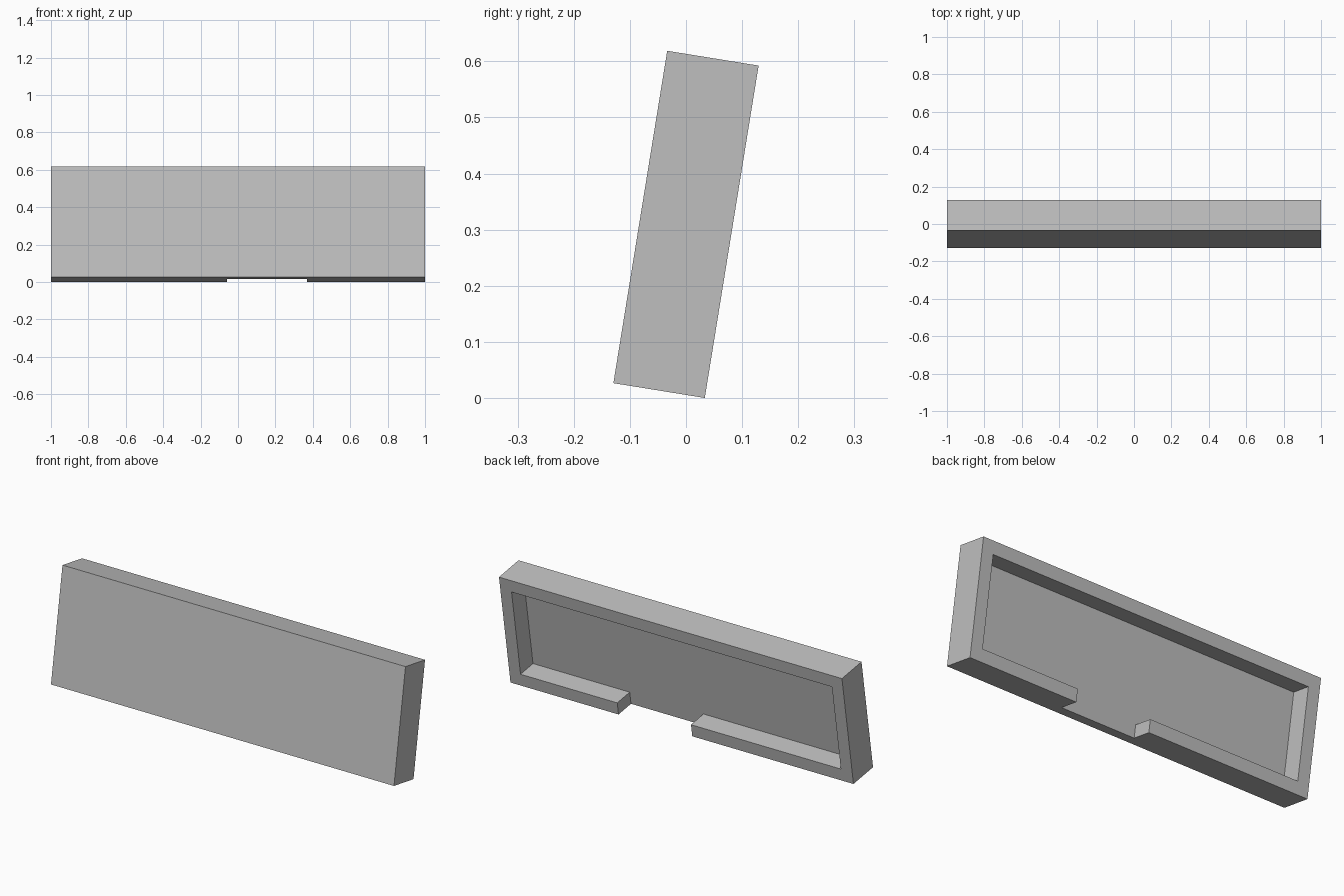
import bpy, math
from mathutils import Matrix, Vector

old = bpy.data.objects.get("Cube")
if old:
    bpy.data.objects.remove(old, do_unlink=True)

WIDTH, DEPTH, HEIGHT = 2.0, 0.165, 0.6
RIM, PANEL = 0.066, 0.06
NOTCH = (-0.06, 0.37)
TILT = math.radians(-9.2)

grey = bpy.data.materials.new("plain grey")
grey.use_nodes = True
colour = (0.52, 0.52, 0.52, 1)
grey.diffuse_color = colour
grey.node_tree.nodes["Principled BSDF"].inputs["Base Color"].default_value = colour


def box(name, low, high):
    """Axis-aligned box between two corners, origin at the world origin."""
    low, high = Vector(low), Vector(high)
    bpy.ops.mesh.primitive_cube_add(size=1)
    ob = bpy.context.object
    ob.name = name
    ob.data.transform(Matrix.Translation((low + high) / 2) @ Matrix.Diagonal((*(high - low), 1)))
    ob.data.materials.append(grey)
    return ob


def cut(target, cutter):
    """Subtract the cutter from the target, then remove the cutter."""
    cutter.hide_render = True
    mod = target.modifiers.new("cut", "BOOLEAN")
    mod.operation, mod.solver, mod.object = "DIFFERENCE", "EXACT", cutter
    bpy.context.view_layer.objects.active = target
    bpy.ops.object.modifier_apply(modifier=mod.name)
    bpy.data.objects.remove(cutter, do_unlink=True)


# Solid slab
half = WIDTH / 2
tray = box("shallow_tray", (-half, 0, 0), (half, DEPTH, HEIGHT))

# Recess in the back, leaving a rim around the front panel
cut(tray, box("recess_cutter", (RIM - half, PANEL, RIM), (half - RIM, DEPTH + 0.1, HEIGHT - RIM)))

# Gap through the bottom rim
cut(tray, box("notch_cutter", (NOTCH[0], PANEL, -0.1), (NOTCH[1], DEPTH + 0.1, RIM + 0.1)))

# Lean the tray back, rest it on its lower back edge and centre it
tray.data.transform(Matrix.Rotation(TILT, 4, "X"))
ys = [v.co.y for v in tray.data.vertices]
zs = [v.co.z for v in tray.data.vertices]
tray.data.transform(Matrix.Translation((0, -(min(ys) + max(ys)) / 2, -min(zs))))
